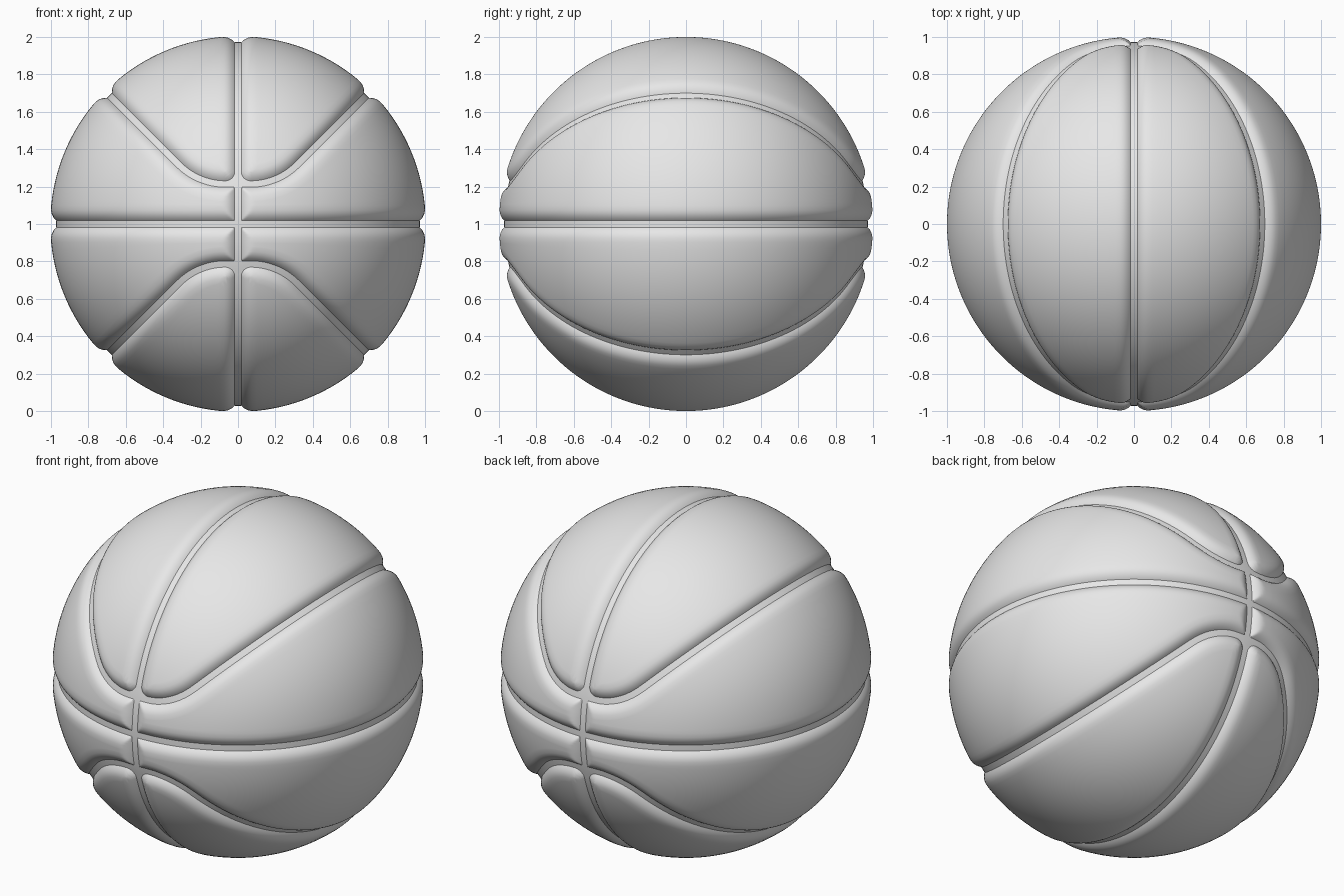
import bpy, bmesh, math
from mathutils import Vector
from mathutils.kdtree import KDTree

cube = bpy.data.objects.get("Cube")
if cube:
    bpy.data.objects.remove(cube, do_unlink=True)

RADIUS = 1.004
SEAM = 0.018        # half width of the groove floor
DEPTH = 0.032       # groove depth
ROLL = 0.08         # width of the rounded panel edge
CORNER = 0.07       # rounding of the pointed panel corners
SEAM_Z = 0.22       # height of the curved seam at the front
TANGENT = 0.15      # length of its bend
QUARTER = math.pi / 2


# Curved seam: level at the front, bending into a 45 degree great circle
def seam_height(x):
    start = SEAM_Z - TANGENT
    bend = TANGENT / math.tan(math.pi / 8)
    if x < start:
        return SEAM_Z
    if x < SEAM_Z + TANGENT * math.sqrt(0.5):
        return SEAM_Z + bend - math.sqrt(bend ** 2 - (x - start) ** 2)
    return x


def curved_seam(a):
    s = math.sin(a)
    x = s * (1 - (1 - math.sqrt(0.5)) * (2 * s ** 2 - s ** 4))
    z = seam_height(x)
    y = math.sqrt(max(0, 1 - x * x - z * z))
    return Vector((x, -math.copysign(y, math.cos(a)), z))


def equator_seam(a):
    return Vector((math.sin(a), -math.cos(a), 0))


def meridian_seam(a):
    low = math.asin(SEAM_Z)
    b = low + (QUARTER - low) * a / QUARTER
    return Vector((0, -math.cos(b), math.sin(b)))


SAMPLES = 3000
tree = KDTree(SAMPLES)
for i in range(SAMPLES):
    tree.insert(curved_seam(1.75 * i / SAMPLES), i)
tree.balance()


# Distances from a point to the seams around each panel
def side_rows(p):
    return min(tree.find(p)[2], p.z)


def side_distance(p):
    return min(side_rows(p), p.x)


def top_distance(p):
    a, b = tree.find(p)[2], p.x
    notch = math.hypot(max(CORNER - a, 0), max(CORNER - b, 0))
    return max(min(a, b), CORNER) - notch


# Groove floor, then a pillowed roll up to the panel
def surface(p, distance):
    d = distance(p)
    t = min(max((d - SEAM) / ROLL, 0), 1)
    return p * RADIUS * (1 - DEPTH * (1 - t) ** 2.6)


ROWS = [0, SEAM] + [SEAM + ROLL * f for f in (0.06, 0.14, 0.24, 0.36, 0.5, 0.7, 1)]
FILL = 14
COLUMNS = [0, SEAM, 0.0225, 0.028, 0.035]
COLUMNS += [0.042 + 0.006 * i for i in range(18)]
first = COLUMNS[-1]
COLUMNS += [first + (QUARTER - first) * i / 44 for i in range(1, 45)]


def add_panel(bm, start, end, row_distance, distance):
    grid = []
    for a in COLUMNS:
        p, q = start(a), end(a)

        def at(t):
            return p.lerp(q, t).normalized()

        peak = max((i / 60 for i in range(61)), key=lambda t: row_distance(at(t)))

        def contour(d, edge):
            lo, hi = edge, peak
            if d == 0:
                return edge
            if row_distance(at(peak)) <= d:
                return peak
            for _ in range(18):
                mid = (lo + hi) / 2
                if row_distance(at(mid)) < d:
                    lo = mid
                else:
                    hi = mid
            return hi

        near = [contour(d, 0) for d in ROWS]
        far = [contour(d, 1) for d in reversed(ROWS)]
        gap = far[0] - near[-1]
        fill = [near[-1] + gap * i / FILL for i in range(1, FILL)]
        grid.append([bm.verts.new(surface(at(t), distance)) for t in near + fill + far])
    for c, n in zip(grid, grid[1:]):
        for j in range(len(c) - 1):
            bm.faces.new((c[j], n[j], n[j + 1], c[j + 1]))


# One eighth of the ball: half a side panel and half a top panel
bm = bmesh.new()
add_panel(bm, curved_seam, equator_seam, side_rows, side_distance)
add_panel(bm, curved_seam, meridian_seam, top_distance, top_distance)
bmesh.ops.remove_doubles(bm, verts=bm.verts, dist=0.00005)
bm.normal_update()
for f in bm.faces:
    if f.normal.dot(f.calc_center_median()) < 0:
        f.normal_flip()
mesh = bpy.data.meshes.new("ball")
bm.to_mesh(mesh)
bm.free()
ball = bpy.data.objects.new("ball", mesh)
bpy.context.collection.objects.link(ball)
ball.location.z = 1

# Single grey material
grey = bpy.data.materials.new("light grey")
grey.use_nodes = True
colour = (0.8, 0.8, 0.8, 1)
grey.diffuse_color = colour
grey.node_tree.nodes["Principled BSDF"].inputs["Base Color"].default_value = colour
mesh.materials.append(grey)

bpy.ops.object.select_all(action='DESELECT')
ball.select_set(True)
bpy.context.view_layer.objects.active = ball

# Mirror to the full ball
mirror = ball.modifiers.new("mirror", 'MIRROR')
mirror.use_axis = (True, True, True)
mirror.merge_threshold = 0.0002
bpy.ops.object.modifier_apply(modifier=mirror.name)
bpy.ops.object.shade_smooth_by_angle(angle=math.radians(30))
